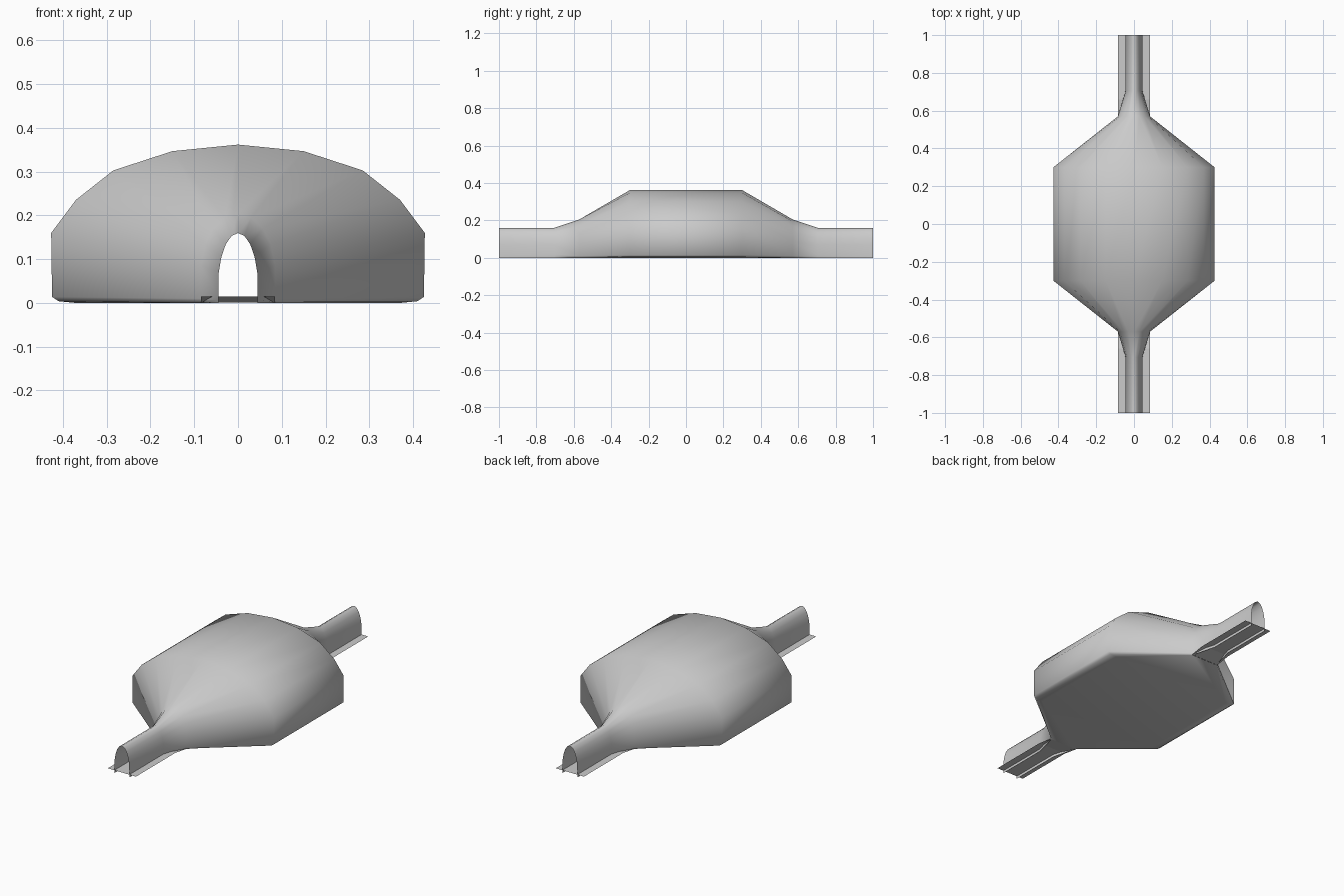
import bpy, bmesh

if "Cube" in bpy.data.objects:
    bpy.data.objects.remove(bpy.data.objects["Cube"])

# Half cross-sections (x, z), from floor rim up to the ridge
BIG = [(0.37, 0.0), (0.41, 0.004), (0.425, 0.014), (0.427, 0.16), (0.37, 0.236),
       (0.285, 0.303), (0.15, 0.347), (0, 0.362)]
NECK = [(0.08, 0.0), (0.083, 0.003), (0.085, 0.01), (0.085, 0.085), (0.075, 0.135),
        (0.057, 0.17), (0.03, 0.195), (0, 0.205)]
TUBE = [(0.045, 0.0), (0.045, 0.006), (0.045, 0.014), (0.044, 0.07), (0.038, 0.105),
        (0.028, 0.134), (0.015, 0.153), (0, 0.16)]
HALF = [(0.3, BIG), (0.57, NECK), (0.705, TUBE), (1.0, TUBE)]
STATIONS = [(-y, p) for y, p in reversed(HALF)] + HALF


def finish(name, bm, angle=None):
    bmesh.ops.recalc_face_normals(bm, faces=bm.faces)
    mesh = bpy.data.meshes.new(name)
    bm.to_mesh(mesh)
    bm.free()
    ob = bpy.data.objects.new(name, mesh)
    bpy.context.collection.objects.link(ob)
    if angle:
        bpy.ops.object.select_all(action='DESELECT')
        ob.select_set(True)
        bpy.context.view_layer.objects.active = ob
        bpy.ops.object.shade_smooth_by_angle(angle=angle)
    return ob


# Shell: lofted canopy with an entrance tube at both ends, and the main floor
bm = bmesh.new()
rings = []
for y, prof in STATIONS:
    full = [(-x, z) for x, z in prof] + [(x, z) for x, z in reversed(prof[:-1])]
    rings.append([bm.verts.new((x, y, z)) for x, z in full])
for i, (a, b) in enumerate(zip(rings, rings[1:])):
    for k in range(len(a) - 1):
        bm.faces.new((a[k], a[k + 1], b[k + 1], b[k]))
    if 2 <= i <= 4:
        bm.faces.new((a[0], b[0], b[-1], a[-1]))
finish("canopy_shell", bm, 1.1)

# Entrance floors: flat strips that ramp down to the main floor
for s, name in ((-1, "front_entrance_floor"), (1, "back_entrance_floor")):
    bm = bmesh.new()
    rows = [[bm.verts.new((x, s * y, z)) for x in (-0.085, 0.085)]
            for y, z in ((0.57, 0.001), (0.66, 0.015), (1.0, 0.015))]
    for a, b in zip(rows, rows[1:]):
        bm.faces.new((a[0], a[1], b[1], b[0]))
    finish(name, bm)
